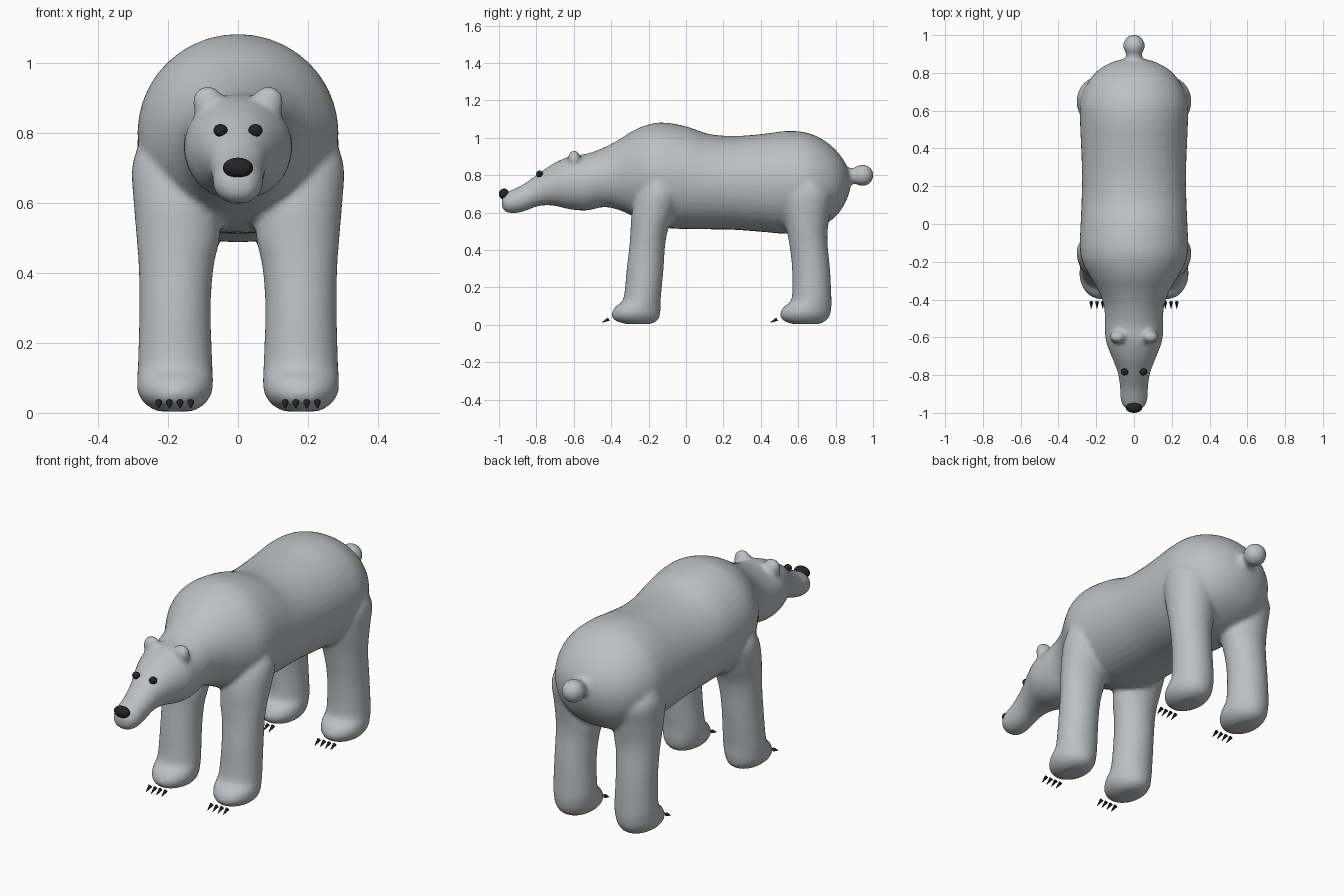
import bpy, bmesh, math
from mathutils import Vector, Matrix

if "Cube" in bpy.data.objects:
    bpy.data.objects.remove(bpy.data.objects["Cube"])


def material(name, rgb):
    m = bpy.data.materials.new(name)
    m.diffuse_color = (*rgb, 1)
    m.use_nodes = True
    m.node_tree.nodes["Principled BSDF"].inputs["Base Color"].default_value = m.diffuse_color
    return m


FUR = material("pale grey fur", (0.50, 0.53, 0.545))
BLACK = material("black", (0.018, 0.018, 0.02))


def resample(rows, steps=4):
    """Smooth curve through the profile rows."""
    out = []
    for i in range(len(rows) - 1):
        a, b, c, d = (rows[min(max(k, 0), len(rows) - 1)] for k in range(i - 1, i + 3))
        for s in range(steps):
            t = s / steps
            out.append([0.5 * (2 * q + (r - p) * t + (2 * p - 5 * q + 4 * r - u) * t * t
                               + (3 * q - p - 3 * r + u) * t ** 3)
                        for p, q, r, u in zip(a, b, c, d)])
    return out + [rows[-1]]


def loft(bm, rings):
    loops = [[bm.verts.new(p) for p in ring] for ring in rings]
    n = len(loops[0])
    faces = [bm.faces.new(loops[0]), bm.faces.new(loops[-1])]
    for a, b in zip(loops, loops[1:]):
        for i in range(n):
            j = (i + 1) % n
            faces.append(bm.faces.new((a[i], a[j], b[j], b[i])))
    bmesh.ops.recalc_face_normals(bm, faces=faces)


def ball(bm, centre, radii):
    bmesh.ops.create_uvsphere(bm, u_segments=24, v_segments=16, radius=1,
                              matrix=Matrix.Translation(centre) @ Matrix.Diagonal((*radii, 1)))


def finish(bm, name, mat):
    mesh = bpy.data.meshes.new(name)
    bm.to_mesh(mesh)
    bm.free()
    for p in mesh.polygons:
        p.use_smooth = True
    mesh.materials.append(mat)
    ob = bpy.data.objects.new(name, mesh)
    bpy.context.collection.objects.link(ob)
    return ob


ANGLES = [2 * math.pi * i / 40 for i in range(40)]

# Torso, neck and head: y, underside z, back z, half width
TORSO = [
    (-0.985, 0.635, 0.675, 0.025), (-0.97, 0.608, 0.70, 0.052), (-0.93, 0.597, 0.722, 0.071),
    (-0.87, 0.606, 0.752, 0.074), (-0.79, 0.635, 0.808, 0.085), (-0.71, 0.638, 0.862, 0.115),
    (-0.62, 0.618, 0.902, 0.149), (-0.53, 0.612, 0.915, 0.155), (-0.44, 0.63, 0.948, 0.158),
    (-0.36, 0.615, 0.99, 0.185), (-0.28, 0.58, 1.04, 0.232), (-0.2, 0.545, 1.072, 0.274),
    (-0.12, 0.52, 1.082, 0.287), (0, 0.512, 1.062, 0.283), (0.12, 0.511, 1.022, 0.278),
    (0.25, 0.509, 1.01, 0.275), (0.4, 0.498, 1.02, 0.28), (0.54, 0.487, 1.037, 0.286),
    (0.65, 0.497, 1.027, 0.285), (0.74, 0.535, 0.986, 0.25), (0.81, 0.59, 0.925, 0.195),
    (0.855, 0.66, 0.86, 0.12), (0.878, 0.725, 0.80, 0.04)]

bm = bmesh.new()
rings = []
for y, lo, hi, w in resample(TORSO):
    ring = []
    for a in ANGLES:
        c, s = math.cos(a), math.sin(a)
        e = 0.85 if s < 0 else 1
        ring.append((math.copysign(abs(c) ** e, c) * w, y, (lo + hi) / 2 + s * (hi - lo) / 2))
    rings.append(ring)
loft(bm, rings)

# Legs with feet: height, inner x, outer x, then front and back y of each pair
LEG_X = [
    (0.004, 0.13, 0.23), (0.025, 0.095, 0.265), (0.06, 0.074, 0.287), (0.1, 0.071, 0.288),
    (0.14, 0.073, 0.286), (0.3, 0.078, 0.282), (0.42, 0.069, 0.284), (0.5, 0.052, 0.29),
    (0.6, 0.05, 0.298), (0.7, 0.06, 0.303), (0.78, 0.1, 0.28)]
FRONT_Y = [
    (-0.32, -0.19), (-0.382, -0.15), (-0.398, -0.138), (-0.375, -0.135), (-0.335, -0.135),
    (-0.317, -0.12), (-0.303, -0.112), (-0.297, -0.098), (-0.29, -0.06), (-0.26, -0.04),
    (-0.2, -0.1)]
REAR_Y = [
    (0.57, 0.71), (0.518, 0.752), (0.503, 0.772), (0.525, 0.778), (0.565, 0.778),
    (0.567, 0.77), (0.554, 0.758), (0.54, 0.757), (0.52, 0.77), (0.52, 0.78), (0.6, 0.72)]
for pair in (FRONT_Y, REAR_Y):
    rows = resample([x + y for x, y in zip(LEG_X, pair)])
    for side in (-1, 1):
        loft(bm, [[(side * ((x0 + x1) / 2 + math.cos(a) * (x1 - x0) / 2),
                    (y0 + y1) / 2 + math.sin(a) * (y1 - y0) / 2, z) for a in ANGLES]
                  for z, x0, x1, y0, y1 in rows])

# Ears and tail
for side in (-1, 1):
    ball(bm, (side * 0.086, -0.598, 0.885), (0.045, 0.034, 0.05))
ball(bm, (0, 0.944, 0.8), (0.058, 0.059, 0.058))
ball(bm, (0, 0.88, 0.795), (0.044, 0.06, 0.044))

# Fuse everything into one smooth skin
body = finish(bm, "body", FUR)
remesh = body.modifiers.new("fuse", 'REMESH')
remesh.mode = 'VOXEL'
remesh.voxel_size = 0.011
remesh.use_smooth_shade = True
soften = body.modifiers.new("soften", 'SMOOTH')
soften.factor = 0.5
soften.iterations = 7

# Nose
bm = bmesh.new()
ball(bm, (0, -0.973, 0.70), (0.043, 0.027, 0.029))
finish(bm, "nose", BLACK)

# Eyes
bm = bmesh.new()
for side in (-1, 1):
    ball(bm, (side * 0.05, -0.783, 0.807), (0.02, 0.018, 0.018))
finish(bm, "eyes", BLACK)

# Claws: small cones set just ahead of each foot, pointing forward and down
bm = bmesh.new()
direction = Vector((0, -0.036, -0.018))
turn = direction.to_track_quat('Z', 'Y').to_matrix().to_4x4()
for y in (-0.431, 0.469):
    for side in (-1, 1):
        for k in range(4):
            centre = (side * (0.135 + 0.0305 * k), y, 0.022)
            bmesh.ops.create_cone(bm, cap_ends=True, segments=10, radius1=0.01, radius2=0.001,
                                  depth=direction.length,
                                  matrix=Matrix.Translation(centre) @ turn)
claws = finish(bm, "claws", BLACK)
for p in claws.data.polygons:
    p.use_smooth = len(p.vertices) == 4
